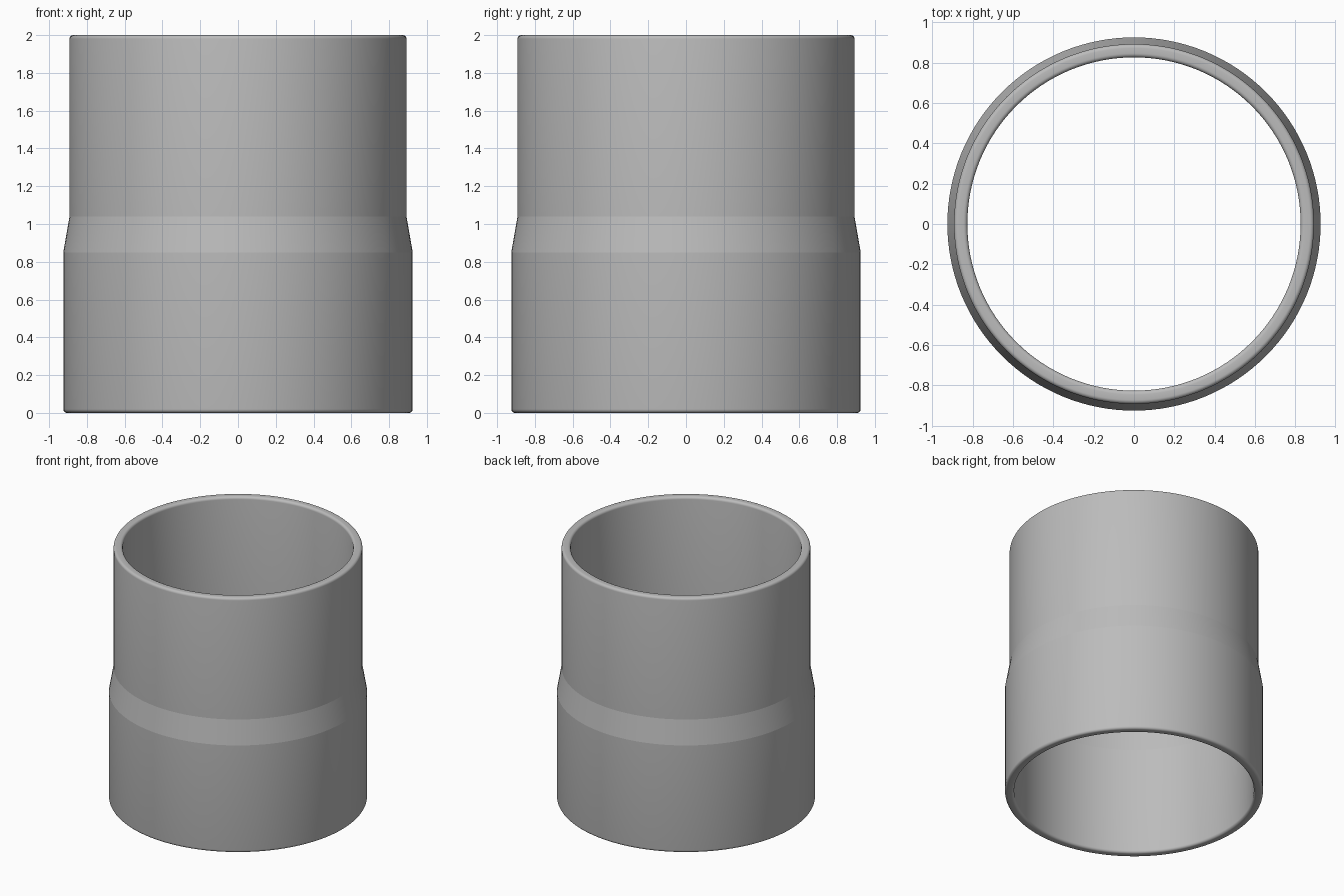
import bpy, bmesh, math
from mathutils import Matrix, Vector

cube = bpy.data.objects.get("Cube")
if cube:
    bpy.data.objects.remove(cube, do_unlink=True)

# Sizes
HEIGHT = 2.0
R_WIDE, R_NARROW = 0.925, 0.892
WALL = 0.066
TAPER_LOW, TAPER_HIGH = 0.85, 1.04
FILLET = 0.02
SEGMENTS = 128

# Plain grey plastic
grey = bpy.data.materials.new("grey_plastic")
grey.use_nodes = True
colour = (0.5, 0.5, 0.5, 1)
grey.diffuse_color = colour
grey.node_tree.nodes["Principled BSDF"].inputs["Base Color"].default_value = colour


def fillet(r, z, start):
    """Quarter circle about (r, z), counter-clockwise from the start angle."""
    angles = [math.radians(start + 90 * i / 5) for i in range(6)]
    return [(r + FILLET * math.cos(a), z + FILLET * math.sin(a)) for a in angles]


# Closed wall section: up the outside, over the rim, down the inside
section = (
    fillet(R_WIDE - FILLET, FILLET, -90)
    + [(R_WIDE, TAPER_LOW), (R_NARROW, TAPER_HIGH)]
    + fillet(R_NARROW - FILLET, HEIGHT - FILLET, 0)
    + fillet(R_NARROW - WALL + FILLET, HEIGHT - FILLET, 90)
    + [(R_NARROW - WALL, TAPER_HIGH), (R_WIDE - WALL, TAPER_LOW)]
    + fillet(R_WIDE - WALL + FILLET, FILLET, 180)
)

# Revolve the section into the pipe sleeve
bm = bmesh.new()
rings = []
for s in range(SEGMENTS):
    turn = Matrix.Rotation(math.tau * s / SEGMENTS, 3, "Z")
    rings.append([bm.verts.new(turn @ Vector((r, 0, z))) for r, z in section])
count = len(section)
for s in range(SEGMENTS):
    here, there = rings[s], rings[(s + 1) % SEGMENTS]
    for i in range(count):
        j = (i + 1) % count
        bm.faces.new((here[i], there[i], there[j], here[j]))
bmesh.ops.recalc_face_normals(bm, faces=bm.faces)

# Keep the two ends of the taper crisp
for edge in bm.edges:
    a, b = edge.verts
    if abs(a.co.z - b.co.z) < 1e-5 and any(abs(a.co.z - z) < 1e-4 for z in (TAPER_LOW, TAPER_HIGH)):
        edge.smooth = False

mesh = bpy.data.meshes.new("pipe_sleeve")
bm.to_mesh(mesh)
bm.free()
mesh.materials.append(grey)
for face in mesh.polygons:
    face.use_smooth = True
sleeve = bpy.data.objects.new("pipe_sleeve", mesh)
bpy.context.collection.objects.link(sleeve)
